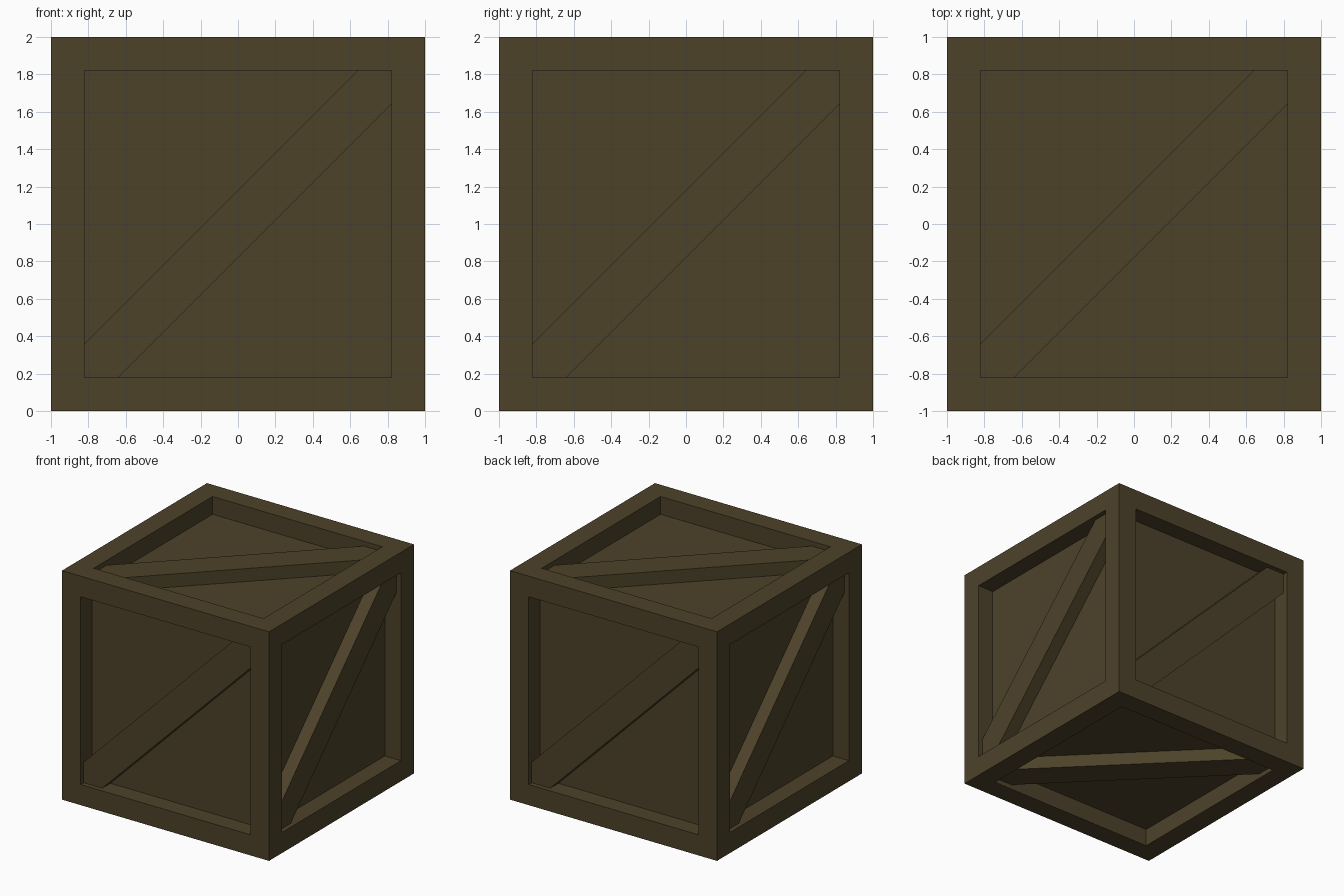
import bpy, bmesh, math
from mathutils import Matrix

if "Cube" in bpy.data.objects:
    bpy.data.objects.remove(bpy.data.objects["Cube"])

BEAM = 0.18      # width of the frame beams
RECESS = 0.155   # depth of the panels below the frame
BRACE_GAP = 0.042  # depth of the braces below the frame

wood = bpy.data.materials.new("dark_brown_wood")
wood.diffuse_color = (0.074, 0.055, 0.023, 1)
wood.use_nodes = True
wood.node_tree.nodes["Principled BSDF"].inputs["Base Color"].default_value = wood.diffuse_color


def add_object(name, bm):
    bmesh.ops.recalc_face_normals(bm, faces=bm.faces[:])
    mesh = bpy.data.meshes.new(name)
    bm.to_mesh(mesh)
    bm.free()
    mesh.materials.append(wood)
    obj = bpy.data.objects.new(name, mesh)
    bpy.context.collection.objects.link(obj)
    return obj


# Crate body: cube with a sunken panel on every side
bm = bmesh.new()
bmesh.ops.create_cube(bm, size=2)
bm.normal_update()
panels = bm.faces[:]
bmesh.ops.inset_individual(bm, faces=panels, thickness=BEAM, depth=0,
                           use_even_offset=True)
for panel in panels:
    normal = panel.normal.copy()
    # keep the side walls by insetting with zero width, then sink the panel
    bmesh.ops.inset_individual(bm, faces=[panel], thickness=0, depth=0)
    bmesh.ops.translate(bm, verts=panel.verts[:], vec=-normal * RECESS)
bmesh.ops.translate(bm, verts=bm.verts[:], vec=(0, 0, 1))
add_object("crate_frame_and_panels", bm)


# Diagonal brace: hexagonal plank running corner to corner of a panel
def add_brace(name, rotation):
    e = 1 - BEAM
    c = e - BEAM
    outline = [(-e, -e), (-c, -e), (e, c), (e, e), (c, e), (-e, -c)]
    low, high = 1 - RECESS - 0.01, 1 - BRACE_GAP
    bm = bmesh.new()
    face = bm.faces.new([bm.verts.new((u, v, low)) for u, v in outline])
    top = bmesh.ops.extrude_face_region(bm, geom=[face])["geom"]
    verts = [g for g in top if isinstance(g, bmesh.types.BMVert)]
    bmesh.ops.translate(bm, verts=verts, vec=(0, 0, high - low))
    bmesh.ops.transform(bm, verts=bm.verts[:],
                        matrix=Matrix.Translation((0, 0, 1)) @ rotation)
    add_object(name, bm)


tilt = Matrix.Rotation(math.pi / 2, 4, 'X')   # top brace turned to the front
for i, side in enumerate(("front", "right", "back", "left")):
    add_brace(side + "_brace", Matrix.Rotation(i * math.pi / 2, 4, 'Z') @ tilt)
add_brace("top_brace", Matrix.Identity(4))
add_brace("bottom_brace", Matrix.Rotation(math.pi, 4, 'X'))
